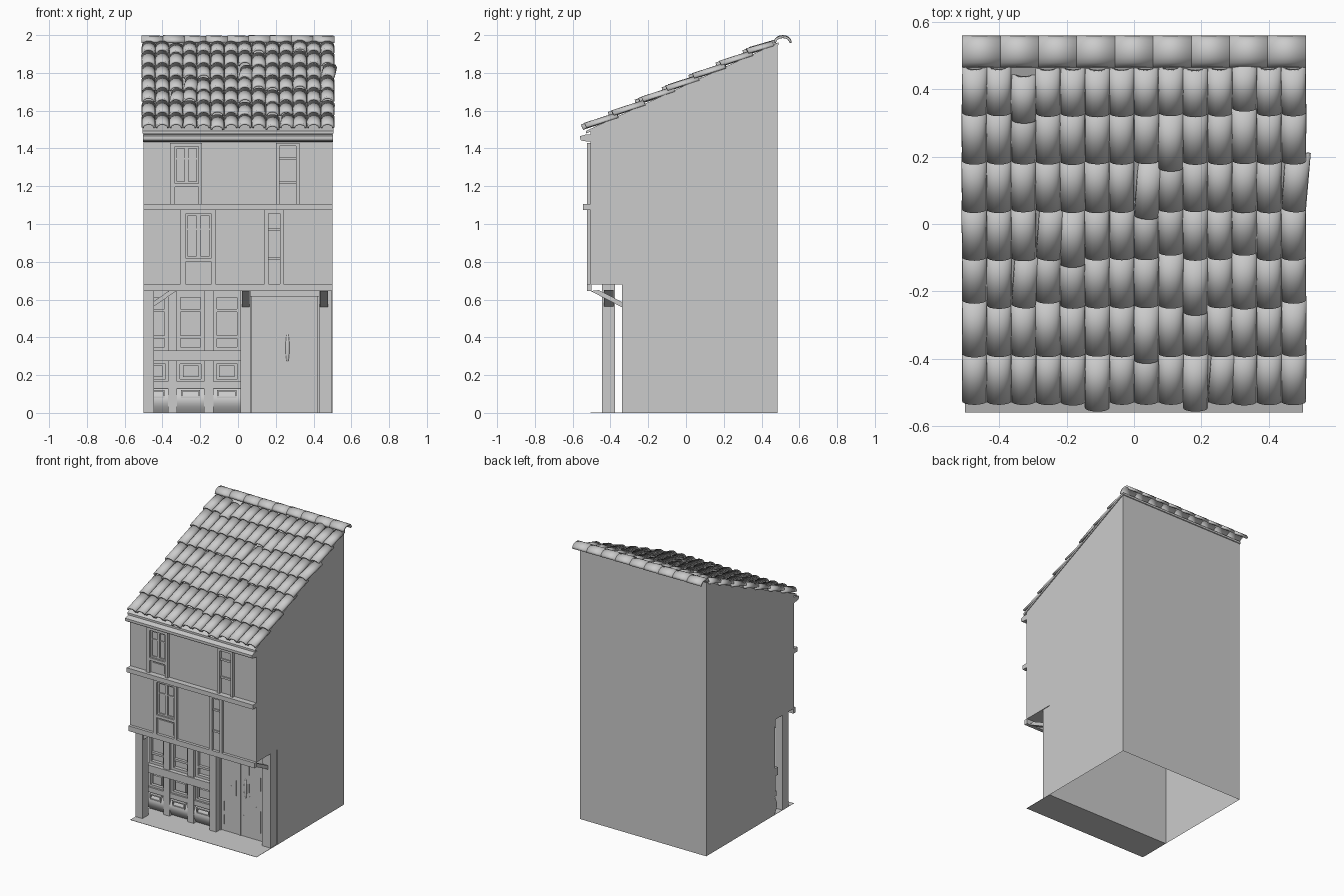
import bpy, bmesh, math, random
from mathutils import Matrix, Vector

if "Cube" in bpy.data.objects:
    bpy.data.objects.remove(bpy.data.objects["Cube"])

random.seed(4)


def finish(name, bm, smooth=False):
    bmesh.ops.recalc_face_normals(bm, faces=bm.faces[:])
    me = bpy.data.meshes.new(name)
    bm.to_mesh(me)
    bm.free()
    ob = bpy.data.objects.new(name, me)
    bpy.context.collection.objects.link(ob)
    if smooth:
        bpy.ops.object.select_all(action='DESELECT')
        bpy.context.view_layer.objects.active = ob
        ob.select_set(True)
        bpy.ops.object.shade_smooth_by_angle(angle=math.radians(35))
    return ob


def add_box(bm, x0, x1, y0, y1, z0, z1):
    m = Matrix.Translation(((x0 + x1) / 2, (y0 + y1) / 2, (z0 + z1) / 2))
    m = m @ Matrix.Diagonal((x1 - x0, y1 - y0, z1 - z0, 1))
    bmesh.ops.create_cube(bm, size=1, matrix=m)


def boxes(name, specs):
    bm = bmesh.new()
    for s in specs:
        add_box(bm, *s)
    return finish(name, bm)


def extrude_yz(name, pts, x0, x1, smooth=False):
    bm = bmesh.new()
    f = bm.faces.new([bm.verts.new((x0, y, z)) for y, z in pts])
    r = bmesh.ops.extrude_face_region(bm, geom=[f])
    bmesh.ops.translate(bm, vec=(x1 - x0, 0, 0),
                        verts=[v for v in r['geom'] if isinstance(v, bmesh.types.BMVert)])
    if not [g for g in bm.faces if g is f]:
        bm.faces.new([v for v in bm.verts if abs(v.co.x - x0) < 1e-6])
    return finish(name, bm, smooth)


def frame(x0, x1, z0, z1, t, y0, y1):
    return [(x0, x0 + t, y0, y1, z0, z1), (x1 - t, x1, y0, y1, z0, z1),
            (x0 + t, x1 - t, y0, y1, z0, z0 + t), (x0 + t, x1 - t, y0, y1, z1 - t, z1)]


def roof_z(y):
    return 1.49 + 0.46 * (y + 0.505)


# House shell, open underneath, with the recessed ground floor
body = extrude_yz("house_walls", [(0.485, 0), (0.485, roof_z(0.485)), (-0.505, 1.49),
                                  (-0.505, 0.68), (-0.27, 0.68), (-0.27, 0)], -0.5, 0.5)
bm = bmesh.new()
bm.from_mesh(body.data)
bmesh.ops.delete(bm, geom=[f for f in bm.faces if f.calc_center_median().z < 0.01], context='FACES')
bm.to_mesh(body.data)
bm.free()
boxes("porch_floor", [(-0.5, 0.5, -0.505, -0.27, 0, 0.002)])

# Floor bands and moulded cornice
boxes("jetty_beam", [(-0.5, 0.5, -0.525, -0.5, 0.645, 0.682)])
boxes("storey_band", [(-0.5, 0.5, -0.545, -0.5, 1.073, 1.105)])
cornice = [(-0.5, 1.435), (-0.525, 1.437)]
cornice += [(-0.545 - 0.015 * math.sin(a), 1.452 - 0.012 * math.cos(a)) for a in (0.2, 0.7, 1.2, 1.6)]
cornice += [(-0.56, 1.465), (-0.525, 1.475), (-0.5, 1.475)]
extrude_yz("cornice", cornice, -0.502, 0.502)

# Posts
boxes("left_post", [(-0.5, -0.445, -0.445, -0.375, 0, 0.645 + 0.035)])
boxes("wall_posts", [(0.012, 0.065, -0.34, -0.27, 0, 0.68),
                     (0.43, 0.495, -0.34, -0.27, 0, 0.68)])

# Diagonal braces under the overhang
brace = [(-0.505, 0.645), (-0.34, 0.56), (-0.34, 0.588), (-0.462, 0.65)]
for i, x in enumerate((0.02, 0.435)):
    extrude_yz("brace_%d" % i, brace, x, x + 0.042)
side = extrude_yz("side_brace", [(0, 0.56), (0, 0.588), (0.09, 0.65), (0.13, 0.65)], -0.025, 0.025)
side.data.transform(Matrix.Translation((-0.45, -0.41, 0)) @ Matrix.Rotation(-math.pi / 2, 4, 'Z'))

# Upper windows: frame, sill, inner sashes, lower panel
win = []
YF, YB = -0.525, -0.5
for x0, x1, z0, z1, sill in ((-0.36, -0.19, 1.105, 1.43, 1.195), (-0.305, -0.12, 0.682, 1.073, 0.80)):
    win += [(x0, x0 + 0.026, YF, YB, z0, z1), (x1 - 0.02, x1, YF, YB, z0, z1),
            (x0 + 0.026, x1 - 0.02, YF, YB, z1 - 0.02, z1),
            (x0 + 0.026, x1 - 0.02, YF, YB, sill, sill + 0.02)]
    mid = (x0 + x1) / 2 + 0.003
    for a, b in ((x0 + 0.026, mid), (mid, x1 - 0.02)):
        win += frame(a, b, sill + 0.02, z1 - 0.02, 0.011, -0.513, YB)
        zc = sill + (z1 - sill) * 0.62
        win.append((a + 0.011, b - 0.011, -0.511, YB, zc, zc + 0.008))
    win.append((x0 + 0.04, x1 - 0.034, -0.51, YB, z0 + 0.015, sill - 0.015))
for x0, x1, z0, z1 in ((0.2, 0.325, 1.105, 1.43), (0.14, 0.24, 0.682, 1.073)):
    win += [(x0, x0 + 0.021, YF, YB, z0, z1), (x1 - 0.018, x1, YF, YB, z0, z1),
            (x0 + 0.021, x1 - 0.018, YF, YB, z1 - 0.018, z1)]
    for t in (0.33, 0.72):
        z = z0 + (z1 - z0) * t
        win.append((x0 + 0.021, x1 - 0.018, -0.513, YB, z, z + 0.014))
boxes("window_frames", win)

# Shop front: three bays between pilasters
shop = [(-0.37, -0.322, -0.315, -0.27, 0, 0.645), (-0.18, -0.13, -0.315, -0.27, 0, 0.645),
        (-0.5, 0.012, -0.325, -0.27, 0.275, 0.33), (-0.5, 0.012, -0.31, -0.27, 0.13, 0.165),
        (-0.5, 0.065, -0.3, -0.27, 0.63, 0.68)]
for n, (a, b) in enumerate(((-0.5, -0.37), (-0.322, -0.18), (-0.13, 0.012))):
    shop += frame(a, b, 0.33, 0.63, 0.018, -0.295, -0.27)
    shop += [(a + 0.018, b - 0.018, -0.29, -0.27, 0.395, 0.41),
             (a + 0.018, b - 0.018, -0.29, -0.27, 0.535, 0.55)]
    shop += frame(a, b, 0.165, 0.275, 0.015, -0.297, -0.27)
    shop += [(a + 0.03, b - 0.03, -0.292, -0.27, 0.19, 0.25)]
    # bulging base with a vent frame
    bulge = [(-0.27, 0)] + [(-0.285 - 0.03 * math.sin(math.pi * t / 8), 0.13 * t / 8)
                            for t in range(9)] + [(-0.27, 0.13)]
    extrude_yz("shop_base_%d" % n, bulge, a, b, True)
    shop += frame(a + 0.02, b - 0.02, 0.08, 0.122, 0.008, -0.317, -0.29)
boxes("shop_front", shop)

# Double plank door with weathered cracks and a handle
boxes("door_leaves", [(0.065, 0.218, -0.288, -0.27, 0, 0.615), (0.223, 0.43, -0.288, -0.27, 0, 0.615)])
boxes("door_frame", [(0.065, 0.43, -0.305, -0.27, 0.615, 0.645), (0.065, 0.073, -0.296, -0.27, 0, 0.615),
                     (0.422, 0.43, -0.296, -0.27, 0, 0.615), (0.214, 0.227, -0.294, -0.27, 0, 0.615)])
cracks = []
for x in (0.09, 0.115, 0.15, 0.185, 0.25, 0.29, 0.315, 0.345, 0.38, 0.405):
    z = random.uniform(0.03, 0.1)
    while z < 0.5:
        h = random.uniform(0.06, 0.16)
        dx = random.uniform(-0.005, 0.005)
        cracks.append((x + dx, x + dx + 0.004, -0.2895, -0.28, z, min(z + h, 0.59)))
        z += h + random.uniform(0.02, 0.07)
boxes("door_cracks", cracks)
bm = bmesh.new()
bmesh.ops.create_uvsphere(bm, u_segments=10, v_segments=8, radius=1,
                          matrix=Matrix.Translation((0.262, -0.288, 0.345)) @ Matrix.Diagonal((0.011, 0.008, 0.075, 1)))
finish("door_handle", bm, True)

# Roof board following the slope
extrude_yz("roof_board", [(y, roof_z(y) + d) for y, d in
                          ((-0.53, 0.0), (0.49, 0.0), (0.49, 0.014), (-0.53, 0.014))], -0.505, 0.505)


def add_arch(bm, m, w, rise, length, drop, n=8):
    # curved sheet: arch across x, running along y
    rows = []
    for y, k in ((0, 0), (length, -drop)):
        rows.append([bm.verts.new(m @ Vector((-w / 2 * math.cos(math.pi * i / n), y,
                                              k + rise * math.sin(math.pi * i / n)))) for i in range(n + 1)])
    for i in range(n):
        bm.faces.new((rows[0][i], rows[0][i + 1], rows[1][i + 1], rows[1][i]))


def arch_object(name, bm, t):
    ob = finish(name, bm, True)
    mod = ob.modifiers.new("thickness", 'SOLIDIFY')
    mod.thickness = t
    mod.offset = -1 if ob.data.polygons[len(ob.data.polygons) // 2].normal.z > 0 else 1
    return ob


# Overlapping barrel tiles, a few of them slipped or twisted
bm = bmesh.new()
COLS, ROWS, PITCH = 14, 7, 1.02 / 14
slope = Matrix.Rotation(math.atan(0.46), 4, 'X')
for c in range(COLS):
    for r in range(ROWS):
        y = -0.525 + 0.1425 * r
        slip, yaw = random.uniform(-0.002, 0.002), random.uniform(-0.01, 0.01)
        if random.random() < 0.13:
            slip = random.choice((-0.02, 0.015))
        if random.random() < 0.07:
            yaw = random.choice((-0.08, 0.08))
        y += slip if r or slip < 0 else 0
        x = -0.51 + PITCH * (c + 0.5)
        m = Matrix.Translation((x, y, roof_z(y) + 0.03)) @ slope @ Matrix.Rotation(yaw, 4, 'Z')
        add_arch(bm, m, PITCH * 1.02, 0.028, 0.175 if r < ROWS - 1 else 0.14, 0.021)
arch_object("roof_tiles", bm, 0.012)

# Ridge caps along the top edge
bm = bmesh.new()
for i in range(9):
    m = Matrix.Translation((-0.51 + i * 1.02 / 9, 0.512, 1.963 + random.uniform(-0.001, 0.001)))
    m = m @ Matrix.Rotation(-math.pi / 2, 4, 'Z')
    add_arch(bm, m, 0.095, 0.036, 1.02 / 9, 0.002)
arch_object("ridge_caps", bm, 0.012)
